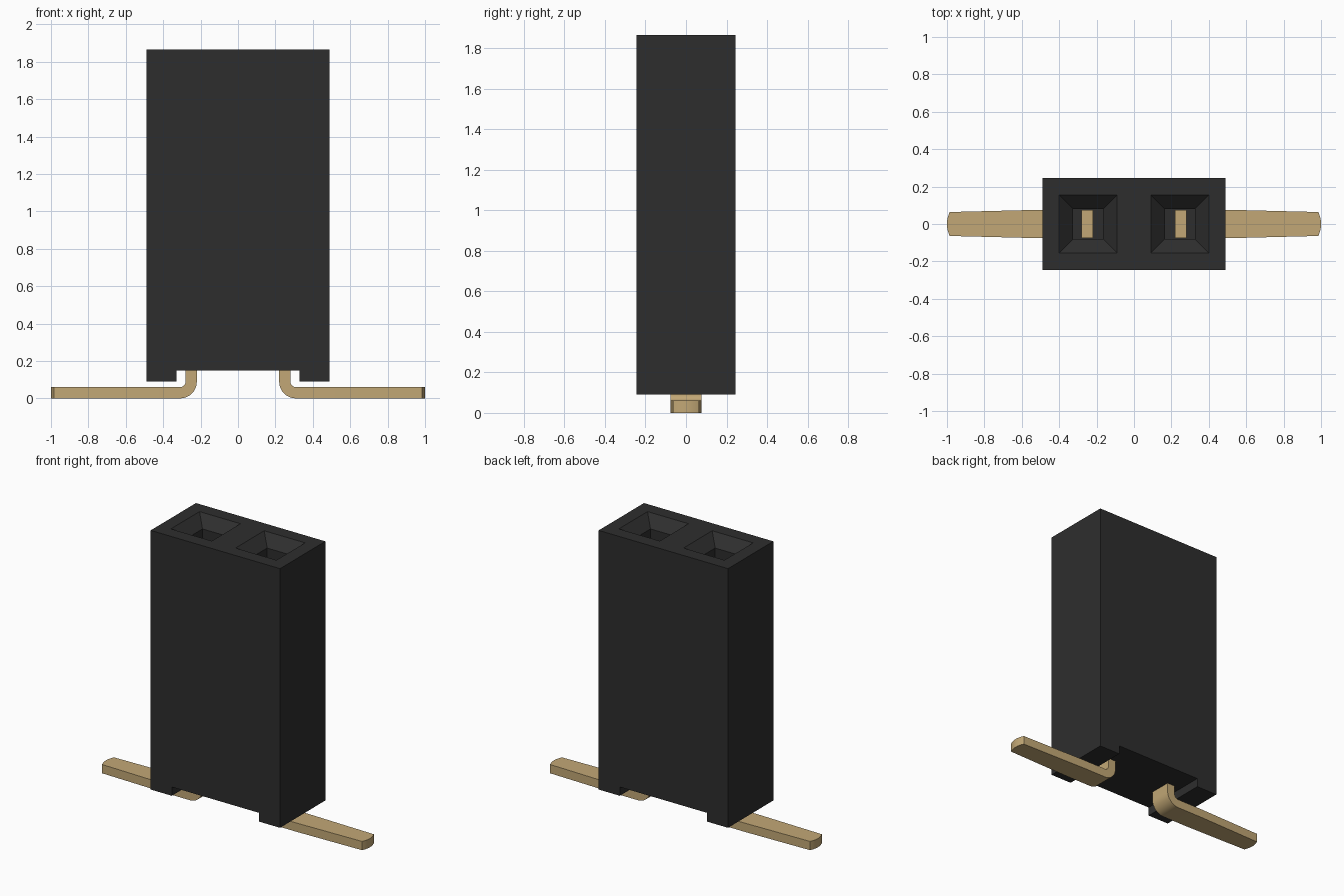
import bpy, bmesh, math
from mathutils import Vector

if "Cube" in bpy.data.objects:
    bpy.data.objects.remove(bpy.data.objects["Cube"])


def material(name, rgb):
    m = bpy.data.materials.new(name)
    m.diffuse_color = (*rgb, 1)
    m.use_nodes = True
    m.node_tree.nodes["Principled BSDF"].inputs["Base Color"].default_value = m.diffuse_color
    return m


black = material("black plastic", (0.027, 0.027, 0.027))
gold = material("gold metal", (0.54, 0.39, 0.18))


def loft(name, rings, mat):
    """Closed solid through rings that share a point count."""
    bm = bmesh.new()
    loops = [[bm.verts.new(p) for p in ring] for ring in rings]
    n = len(loops[0])
    for a, b in zip(loops, loops[1:]):
        for i in range(n):
            j = (i + 1) % n
            bm.faces.new((a[i], a[j], b[j], b[i]))
    bm.faces.new(loops[0])
    bm.faces.new(loops[-1])
    bmesh.ops.recalc_face_normals(bm, faces=bm.faces)
    mesh = bpy.data.meshes.new(name)
    bm.to_mesh(mesh)
    bm.free()
    mesh.materials.append(mat)
    ob = bpy.data.objects.new(name, mesh)
    bpy.context.collection.objects.link(ob)
    return ob


def activate(ob):
    bpy.ops.object.select_all(action='DESELECT')
    ob.select_set(True)
    bpy.context.view_layer.objects.active = ob


PITCH, TOP, DEPTH = 0.245, 1.865, 0.245

# Housing: front outline with two feet, extruded front to back
outline = [(-0.49, 0.09), (-0.33, 0.09), (-0.33, 0.15), (0.33, 0.15),
           (0.33, 0.09), (0.49, 0.09), (0.49, TOP), (-0.49, TOP)]
housing = loft("housing", [[(x, y, z) for x, z in outline] for y in (-DEPTH, DEPTH)], black)

# Square sockets with funnel mouths
for side in (-1, 1):
    rings = [[(side * PITCH + sx * h, sy * h, z)
              for sx, sy in ((-1, -1), (1, -1), (1, 1), (-1, 1))]
             for z, h in ((0.5, 0.08), (TOP - 0.07, 0.08), (TOP, 0.155), (TOP + 0.02, 0.176))]
    cutter = loft("socket_cutter", rings, black)
    cutter.hide_render = True
    cut = housing.modifiers.new("socket", 'BOOLEAN')
    cut.object, cut.operation, cut.solver = cutter, 'DIFFERENCE', 'EXACT'
    activate(housing)
    bpy.ops.object.modifier_apply(modifier=cut.name)
    bpy.data.objects.remove(cutter)

# Bent contacts: upright blade, rounded bend, tapered foot with curved tip
for side, label in ((-1, "left"), (1, "right")):
    sections = [((0.28, 1.3), (0.22, 1.3), 0.076)]
    for i in range(9):
        a = math.pi + math.pi / 2 * i / 8
        c, s = math.cos(a), math.sin(a)
        sections.append(((0.31 + 0.03 * c, 0.09 + 0.03 * s),
                         (0.31 + 0.09 * c, 0.09 + 0.09 * s), 0.076))
    for x, w in ((0.5, 0.076), (0.985, 0.064), (0.991, 0.05), (0.996, 0.033), (1.0, 0.012)):
        sections.append(((x, 0.06), (x, 0.0), w))
    rings = [[(side * p[0], -w, p[1]), (side * p[0], w, p[1]),
              (side * q[0], w, q[1]), (side * q[0], -w, q[1])] for p, q, w in sections]
    contact = loft(label + "_contact", rings, gold)
    activate(contact)
    bpy.ops.object.shade_smooth_by_angle(angle=math.radians(25))
